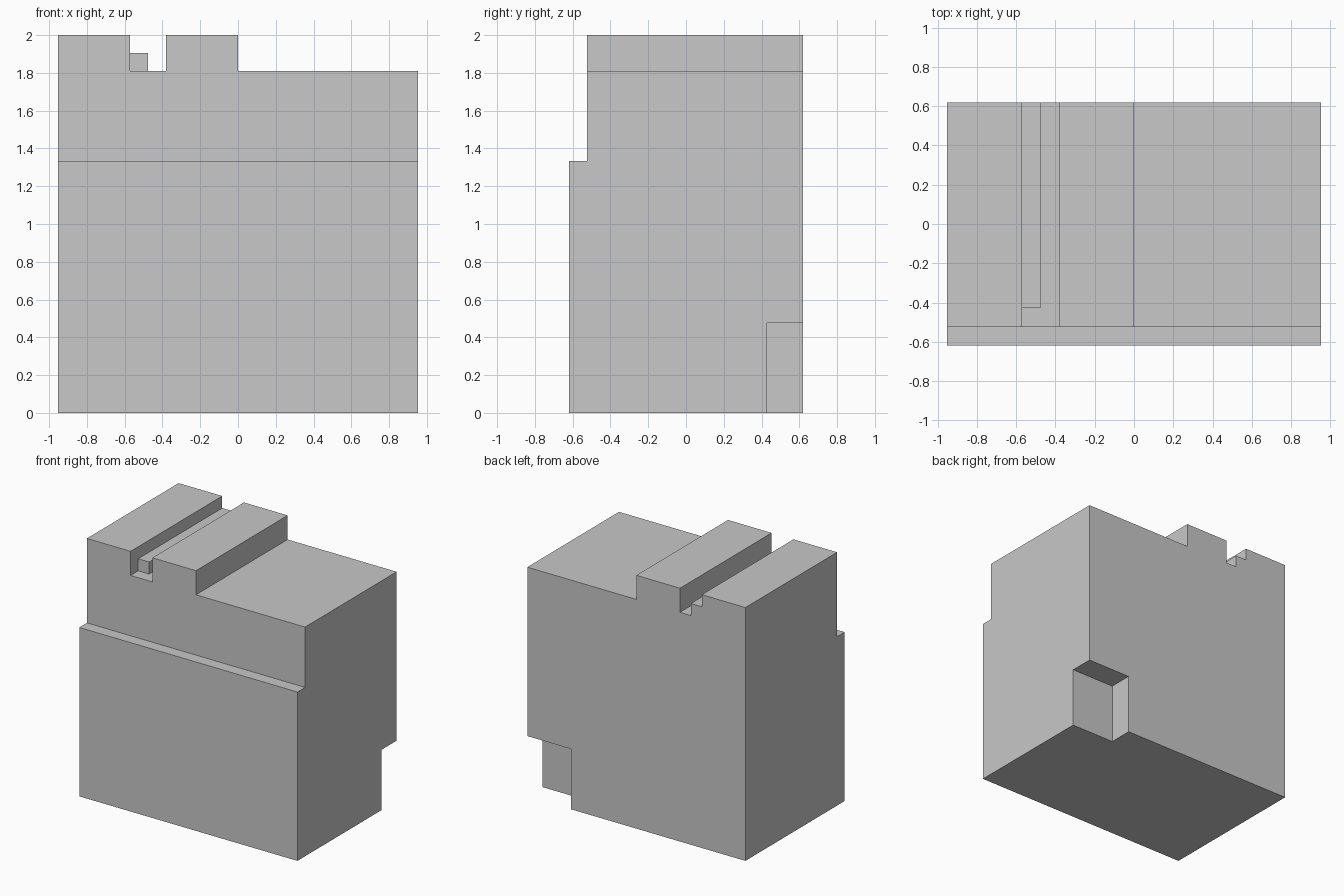
import bpy, bmesh

if "Cube" in bpy.data.objects:
    bpy.data.objects.remove(bpy.data.objects["Cube"])

U = 2 / 21                      # the model sits on a 20 x 13 x 21 unit lattice
X0, Y0 = -10 * U, -6.5 * U      # left and front limits

grey = bpy.data.materials.new("light_grey")
grey.diffuse_color = (0.58, 0.58, 0.58, 1)
grey.use_nodes = True
grey.node_tree.nodes["Principled BSDF"].inputs["Base Color"].default_value = grey.diffuse_color


def prism(name, profile, y_start, y_end):
    """Extrude an x-z profile (lattice units) from y_start to y_end."""
    bm = bmesh.new()
    face = bm.faces.new([bm.verts.new((X0 + x * U, Y0 + y_start * U, z * U))
                         for x, z in profile])
    ext = bmesh.ops.extrude_face_region(bm, geom=[face])
    moved = [v for v in ext["geom"] if isinstance(v, bmesh.types.BMVert)]
    bmesh.ops.translate(bm, verts=moved, vec=(0, (y_end - y_start) * U, 0))
    bmesh.ops.recalc_face_normals(bm, faces=bm.faces)
    mesh = bpy.data.meshes.new(name)
    bm.to_mesh(mesh)
    bm.free()
    mesh.materials.append(grey)
    obj = bpy.data.objects.new(name, mesh)
    bpy.context.collection.objects.link(obj)
    return obj


def box(name, x, y, z):
    return prism(name, [(x[0], z[0]), (x[1], z[0]), (x[1], z[1]), (x[0], z[1])], *y)


def cut(target, cutter):
    mod = target.modifiers.new("cut", "BOOLEAN")
    mod.operation, mod.solver, mod.object = "DIFFERENCE", "EXACT", cutter
    cutter.hide_render = True
    bpy.context.view_layer.objects.active = target
    bpy.ops.object.modifier_apply(modifier=mod.name)
    bpy.data.objects.remove(cutter)


# Main block with two raised ridges and a slot between them
body = prism("main_block", [(0, 0), (20, 0), (20, 19), (10, 19), (10, 21),
                            (6, 21), (6, 19), (4, 19), (4, 21), (0, 21)], 0, 13)

# Front ledge and lower back right corner notch
cut(body, box("ledge_cutter", (-2, 22), (-2, 1), (14, 24)))
cut(body, box("corner_cutter", (16, 22), (11, 15), (-2, 5)))

# Low step inside the slot
box("slot_step", (4, 5), (2, 13), (19, 20))
